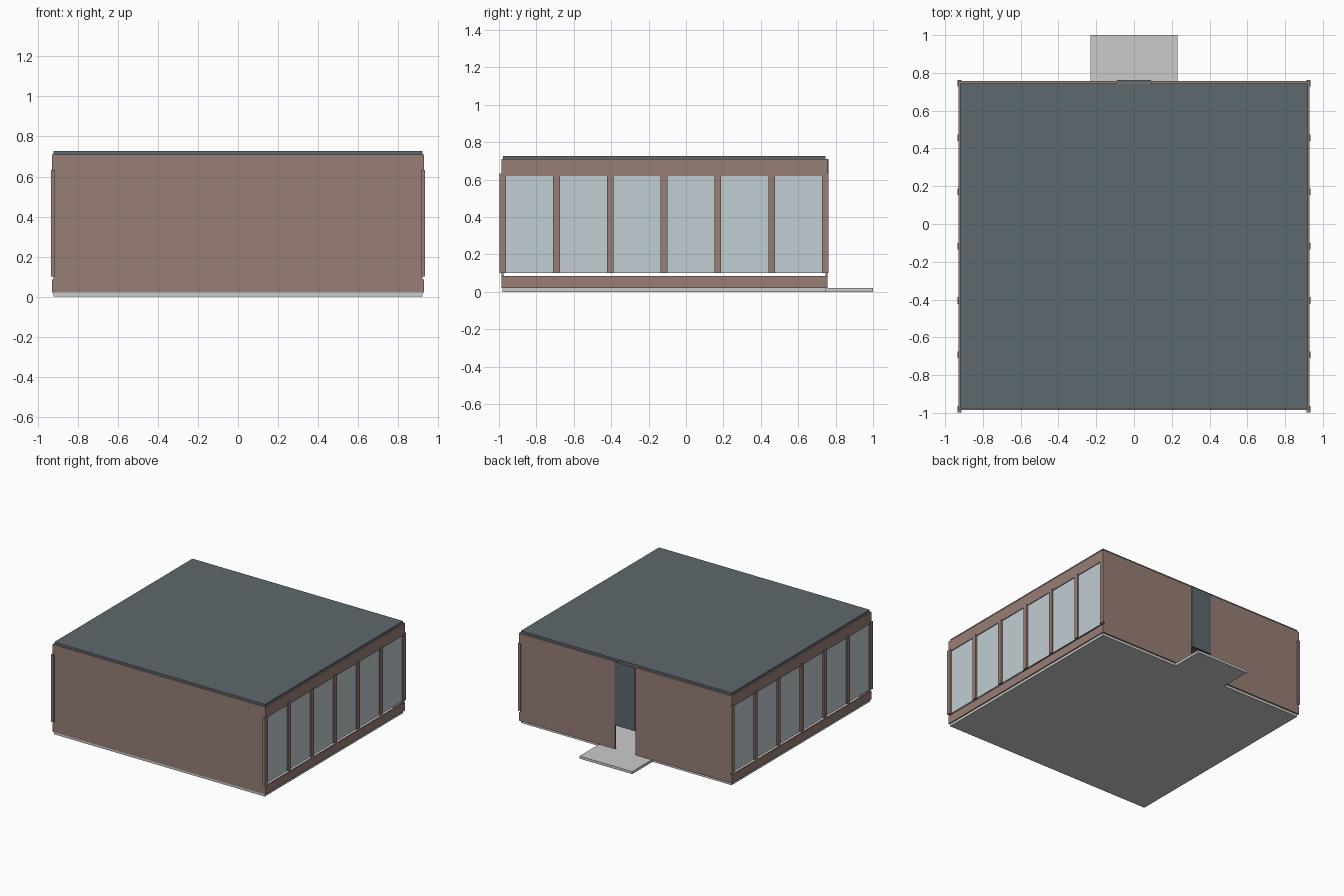
import bpy, bmesh

if "Cube" in bpy.data.objects:
    bpy.data.objects.remove(bpy.data.objects["Cube"])


def material(name, rgb):
    m = bpy.data.materials.new(name)
    m.diffuse_color = (*rgb, 1)
    m.use_nodes = True
    m.node_tree.nodes["Principled BSDF"].inputs["Base Color"].default_value = m.diffuse_color
    return m


BROWN = material("brown_cladding", (0.31, 0.21, 0.18))
SLATE = material("slate", (0.11, 0.14, 0.155))
GLASS = material("pale_glass", (0.54, 0.61, 0.65))


def box(name, x, y, z, mat=None):
    """Axis-aligned box from (min, max) ranges."""
    bm = bmesh.new()
    bmesh.ops.create_cube(bm, size=1)
    for v in bm.verts:
        v.co = [r[0] + (r[1] - r[0]) * (c + 0.5) for r, c in zip((x, y, z), v.co)]
    mesh = bpy.data.meshes.new(name)
    bm.to_mesh(mesh)
    bm.free()
    ob = bpy.data.objects.new(name, mesh)
    bpy.context.collection.objects.link(ob)
    if mat:
        mesh.materials.append(mat)
    return ob


def side_box(side, name, x, y, z, mat):
    """Box on the left (-1) or right (+1) side of the building."""
    label = "right_" if side > 0 else "left_"
    box(label + name, sorted((side * x[0], side * x[1])), y, z, mat)


# Floor slab and entrance pad
box("floor_slab", (-0.92, 0.92), (-0.98, 0.745), (0, 0.02))
box("entrance_pad", (-0.23, 0.23), (0.745, 1.0), (0, 0.02))

# Flat roof
box("roof", (-0.92, 0.92), (-0.978, 0.745), (0.71, 0.727), SLATE)

# Solid front wall
box("front_wall", (-0.92, 0.92), (-0.986, -0.975), (0.02, 0.71), BROWN)

# Back wall halves either side of the entrance, with a panel over the doorway
box("back_wall_left", (-0.92, -0.09), (0.745, 0.756), (0.02, 0.71), BROWN)
box("back_wall_right", (0.09, 0.92), (0.745, 0.756), (0.02, 0.71), BROWN)
box("door_panel", (-0.09, 0.09), (0.75, 0.762), (0.21, 0.71), SLATE)

# Side walls: sill, header, posts and glazing
PITCH, HALF_POST = 0.2875, 0.0175
for s in (-1, 1):
    side_box(s, "sill", (0.918, 0.929), (-0.986, 0.756), (0.02, 0.085), BROWN)
    side_box(s, "header", (0.918, 0.929), (-0.986, 0.756), (0.62, 0.71), BROWN)
    for i in range(7):
        c = -0.98 + i * PITCH
        side_box(s, f"post_{i + 1}", (0.9125, 0.934),
                 (c - HALF_POST, c + HALF_POST), (0.10, 0.633), BROWN)
        if i < 6:
            side_box(s, f"window_{i + 1}", (0.917, 0.923),
                     (c + HALF_POST, c + PITCH - HALF_POST), (0.10, 0.62), GLASS)
